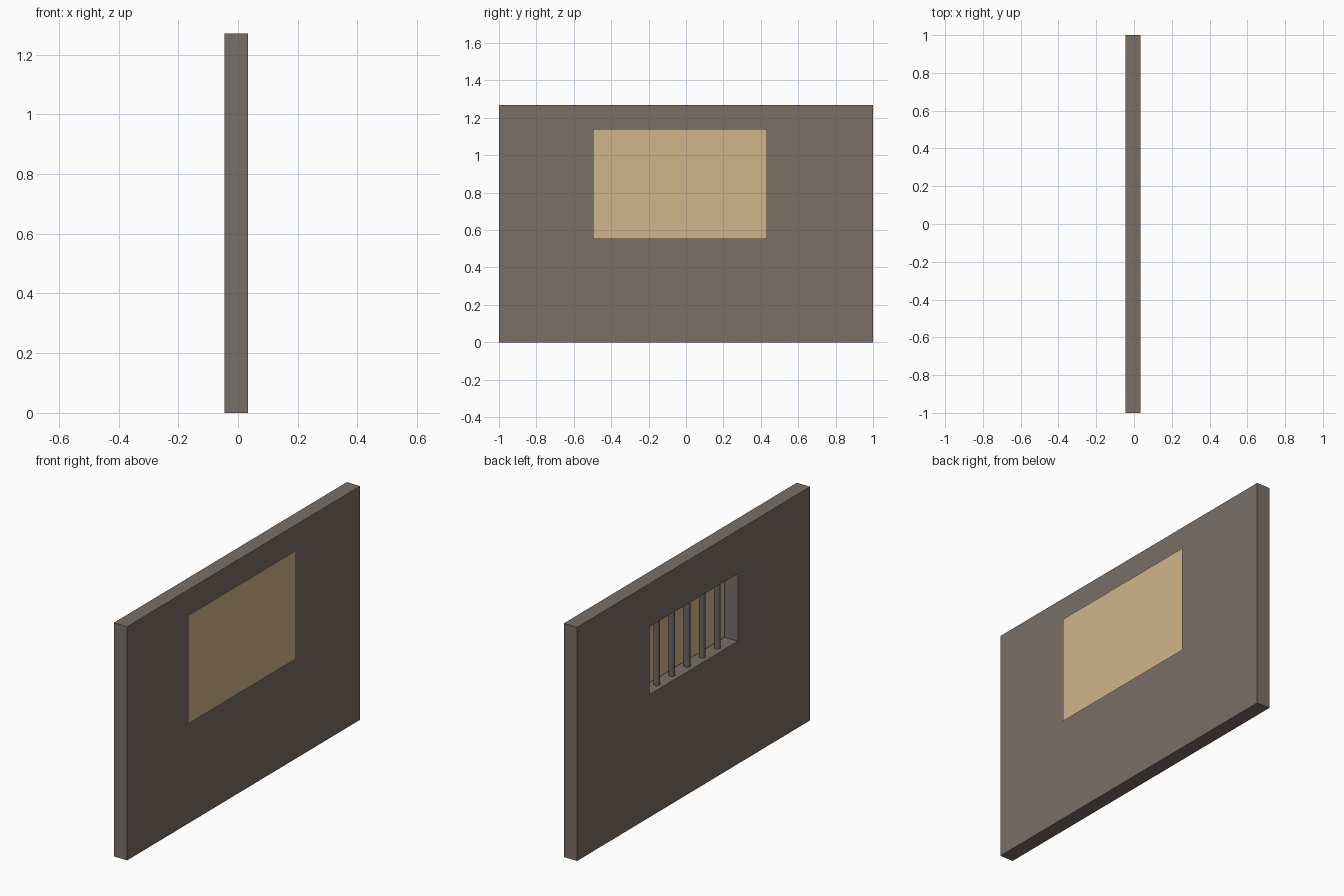
import bpy, bmesh

if "Cube" in bpy.data.objects:
    bpy.data.objects.remove(bpy.data.objects["Cube"])

X0, X1 = -0.046, 0.034          # wall back and front faces
ZB, ZT = 0.667, 1.034           # window sill and lintel heights
HALF = 0.379                    # window half width


def material(name, rgb):
    m = bpy.data.materials.new(name)
    m.diffuse_color = (*rgb, 1)
    m.use_nodes = True
    m.node_tree.nodes["Principled BSDF"].inputs["Base Color"].default_value = m.diffuse_color
    return m


stone = material("warm_grey_stone", (0.195, 0.156, 0.136))
iron = material("dark_iron", (0.15, 0.132, 0.12))
parchment = material("tan_panel", (0.64, 0.46, 0.26))


def add_object(name, bm, mat):
    mesh = bpy.data.meshes.new(name)
    bm.to_mesh(mesh)
    bm.free()
    obj = bpy.data.objects.new(name, mesh)
    mesh.materials.append(mat)
    bpy.context.collection.objects.link(obj)
    return obj


def ring(bm, x, y0, y1, z0, z1):
    return [bm.verts.new((x, y, z))
            for y, z in ((y0, z0), (y1, z0), (y1, z1), (y0, z1))]


# Wall slab with a rectangular window cut right through it
bm = bmesh.new()
loops = [ring(bm, X0, -1, 1, 0, 1.27),
         ring(bm, X1, -1, 1, 0, 1.27),
         ring(bm, X1, -HALF, HALF, ZB, ZT),
         ring(bm, X0, -HALF, HALF, ZB, ZT)]
for k in range(4):
    a, b = loops[k], loops[(k + 1) % 4]
    for i in range(4):
        j = (i + 1) % 4
        bm.faces.new((a[i], a[j], b[j], b[i]))
bmesh.ops.recalc_face_normals(bm, faces=bm.faces)
add_object("wall", bm, stone)

# Five upright bars in the middle of the window opening
for n in range(5):
    bpy.ops.mesh.primitive_cylinder_add(
        vertices=16, radius=0.0165, depth=ZT - ZB,
        location=((X0 + X1) / 2, (n - 2) * 0.13, (ZB + ZT) / 2))
    bar = bpy.context.object
    bar.name = f"window_bar_{n + 1}"
    bar.data.materials.append(iron)
    bpy.ops.object.shade_smooth_by_angle()

# Flat hanging sheet just in front of the wall, covering the window
bm = bmesh.new()
bm.faces.new(ring(bm, 0.046, -0.497, 0.433, 0.552, 1.14))
add_object("hanging_sheet", bm, parchment)
